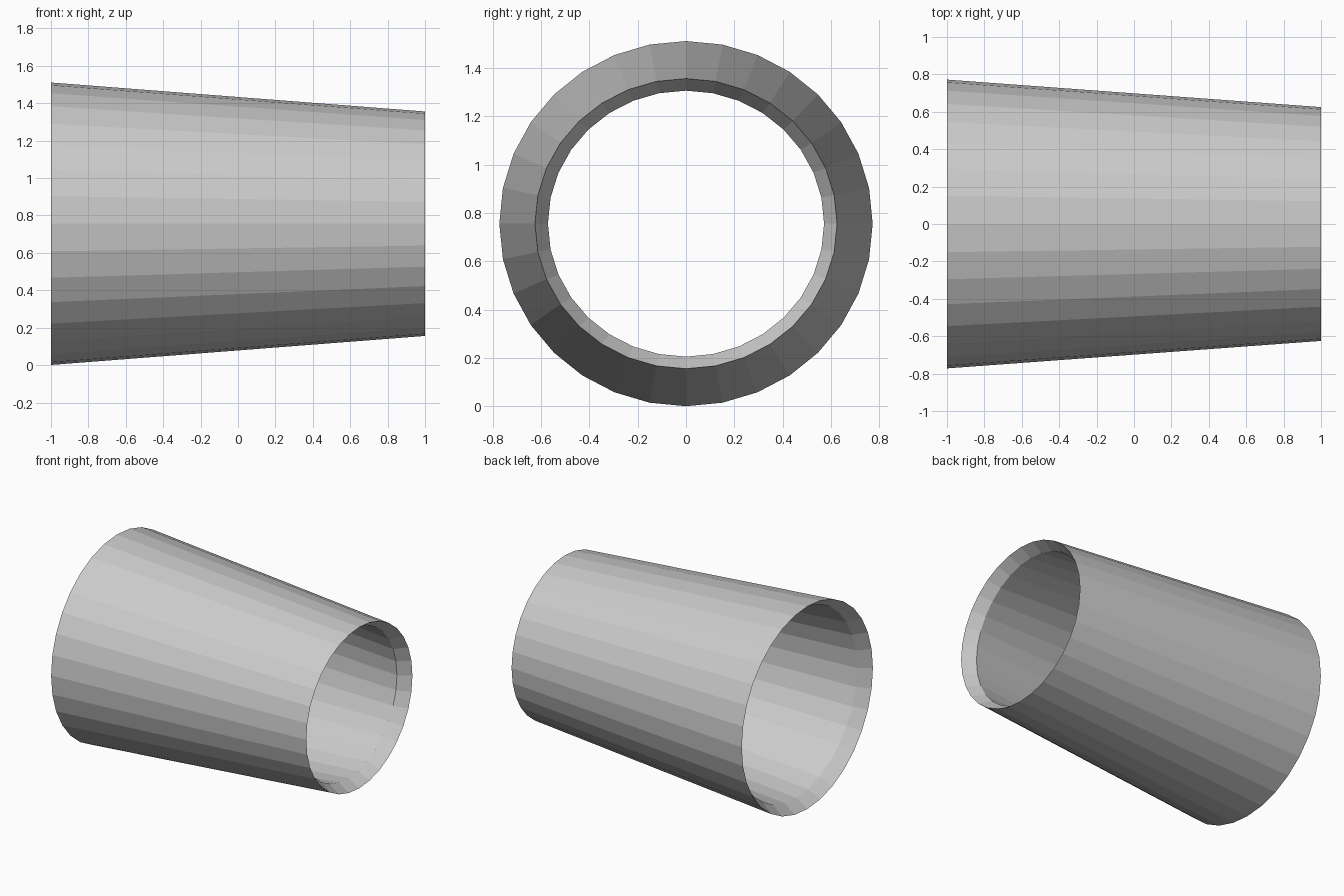
import bpy, bmesh
from math import sin, cos, tau

if "Cube" in bpy.data.objects:
    bpy.data.objects.remove(bpy.data.objects["Cube"])

SIDES = 32
CENTRE_Z = 0.756

# Closed wall profile as (x, radius in y, radius in z):
# wide outer rim, narrow outer rim, narrow inner lip, wide inner lip
PROFILE = [
    (-1.0, 0.772, 0.755),
    (1.0, 0.625, 0.600),
    (0.91, 0.571, 0.550),
    (-0.91, 0.712, 0.696),
]


def lofted_tube(name, profile):
    bm = bmesh.new()
    rings = [
        [bm.verts.new((x, ry * sin(tau * i / SIDES), CENTRE_Z + rz * cos(tau * i / SIDES)))
         for i in range(SIDES)]
        for x, ry, rz in profile
    ]
    for k, a in enumerate(rings):
        b = rings[(k + 1) % len(rings)]
        for i in range(SIDES):
            j = (i + 1) % SIDES
            bm.faces.new((a[i], a[j], b[j], b[i]))
    bmesh.ops.recalc_face_normals(bm, faces=bm.faces)
    mesh = bpy.data.meshes.new(name)
    bm.to_mesh(mesh)
    bm.free()
    obj = bpy.data.objects.new(name, mesh)
    bpy.context.collection.objects.link(obj)
    return obj


# Tapered open sleeve with bevelled inner lips
lofted_tube("tapered_sleeve", PROFILE)
